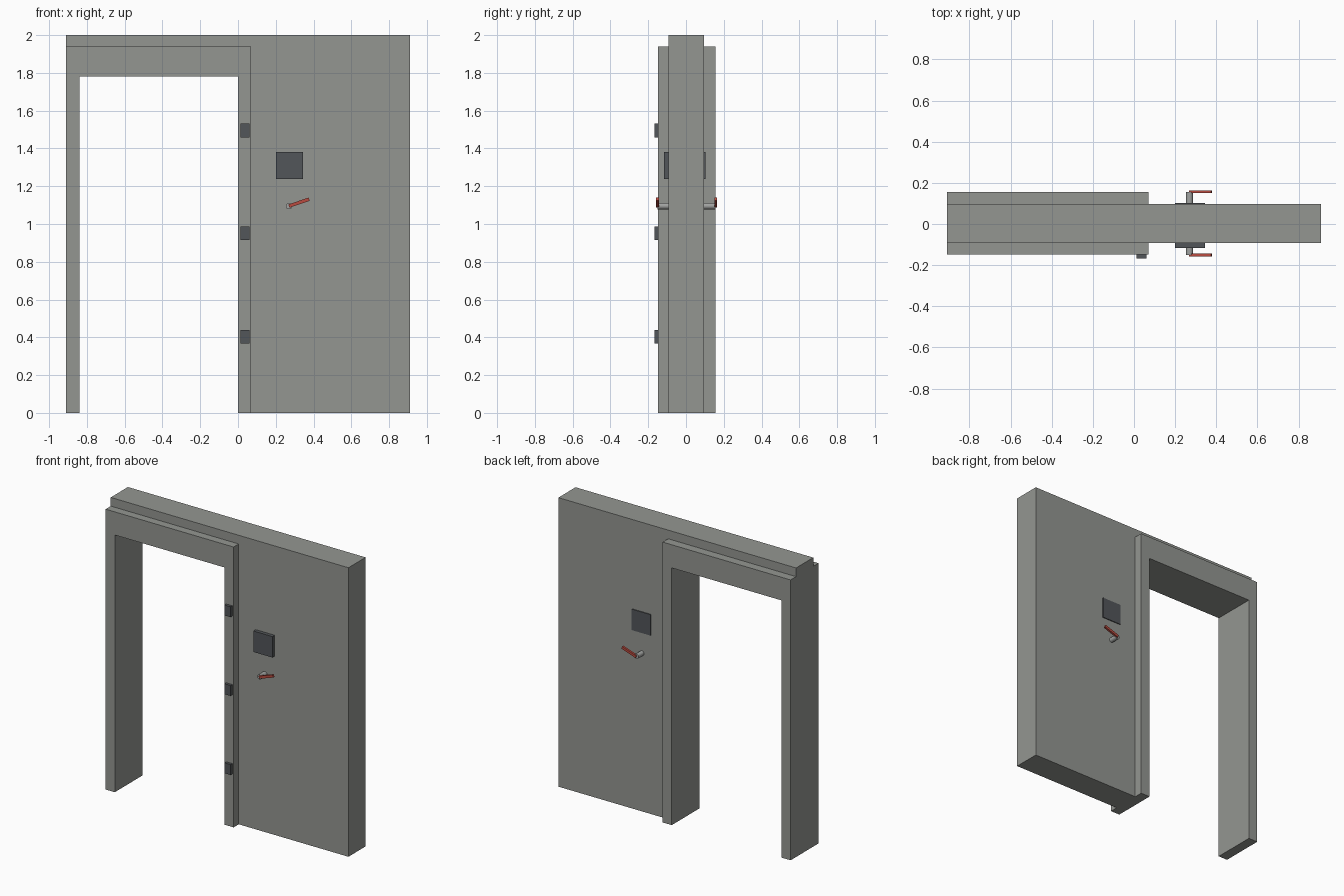
import bpy, bmesh, math

if "Cube" in bpy.data.objects:
    bpy.data.objects.remove(bpy.data.objects["Cube"])


def material(name, color):
    m = bpy.data.materials.new(name)
    m.diffuse_color = (*color, 1)
    m.use_nodes = True
    m.node_tree.nodes["Principled BSDF"].inputs["Base Color"].default_value = m.diffuse_color
    return m


CONCRETE = material("warm grey concrete", (0.295, 0.305, 0.285))
DARK = material("dark grey metal", (0.085, 0.092, 0.1))
STEEL = material("light steel", (0.36, 0.37, 0.36))
RED = material("red lever", (0.48, 0.07, 0.05))


def prism(name, pts, y0, y1, mat):
    """Extrude an x/z outline from y0 to y1."""
    bm = bmesh.new()
    face = bm.faces.new([bm.verts.new((x, y0, z)) for x, z in pts])
    ext = bmesh.ops.extrude_face_region(bm, geom=[face])["geom"]
    verts = [v for v in ext if isinstance(v, bmesh.types.BMVert)]
    bmesh.ops.translate(bm, verts=verts, vec=(0, y1 - y0, 0))
    bmesh.ops.recalc_face_normals(bm, faces=bm.faces)
    me = bpy.data.meshes.new(name)
    bm.to_mesh(me)
    bm.free()
    me.materials.append(mat)
    ob = bpy.data.objects.new(name, me)
    bpy.context.collection.objects.link(ob)
    return ob


def plate(name, x0, x1, z0, z1, y0, y1, mat):
    return prism(name, [(x0, z0), (x1, z0), (x1, z1), (x0, z1)], y0, y1, mat)


# wall: slab beside the doorway plus the strip above the frame
prism("wall", [(-0.91, 1.94), (-0.91, 2), (0.91, 2), (0.91, 0), (0.07, 0), (0.07, 1.94)],
      -0.092, 0.096, CONCRETE)

# door frame: thicker upside-down U around the opening
prism("door_frame", [(-0.91, 0), (-0.91, 1.94), (0.07, 1.94), (0.07, 0),
                     (0, 0), (0, 1.78), (-0.84, 1.78), (-0.84, 0)],
      -0.148, 0.156, CONCRETE)

# hinge plates on the front of the frame
for i, z in enumerate((0.403, 0.95, 1.495)):
    plate(f"hinge_{i + 1}", 0.013, 0.06, z - 0.036, z + 0.036, -0.167, -0.147, DARK)

# control panels
plate("front_panel", 0.20, 0.345, 1.237, 1.382, -0.117, -0.09, DARK)
plate("back_panel", 0.20, 0.345, 1.237, 1.382, 0.094, 0.102, DARK)

# handles on both sides: steel spindle with a tilted red lever
KX, KZ, R = 0.27, 1.095, 0.017
ang = math.atan2(0.037, 0.108)
c, s = math.cos(ang), math.sin(ang)
circle = [(KX + R * math.cos(a * math.pi / 8), KZ + R * math.sin(a * math.pi / 8))
          for a in range(16)]
lever = [(KX + u * c - v * s, KZ + u * s + v * c)
         for u, v in ((0, -0.009), (0.113, -0.009), (0.113, 0.009), (0, 0.009))]
for side, wall_y, knob_y, bar0, bar1 in (("front", -0.09, -0.150, -0.158, -0.144),
                                         ("back", 0.094, 0.156, 0.150, 0.164)):
    knob = prism(side + "_handle_spindle", circle, wall_y, knob_y, STEEL)
    bpy.context.view_layer.objects.active = knob
    knob.select_set(True)
    bpy.ops.object.shade_smooth_by_angle(angle=math.radians(40))
    knob.select_set(False)
    prism(side + "_handle_lever", lever, bar0, bar1, RED)
